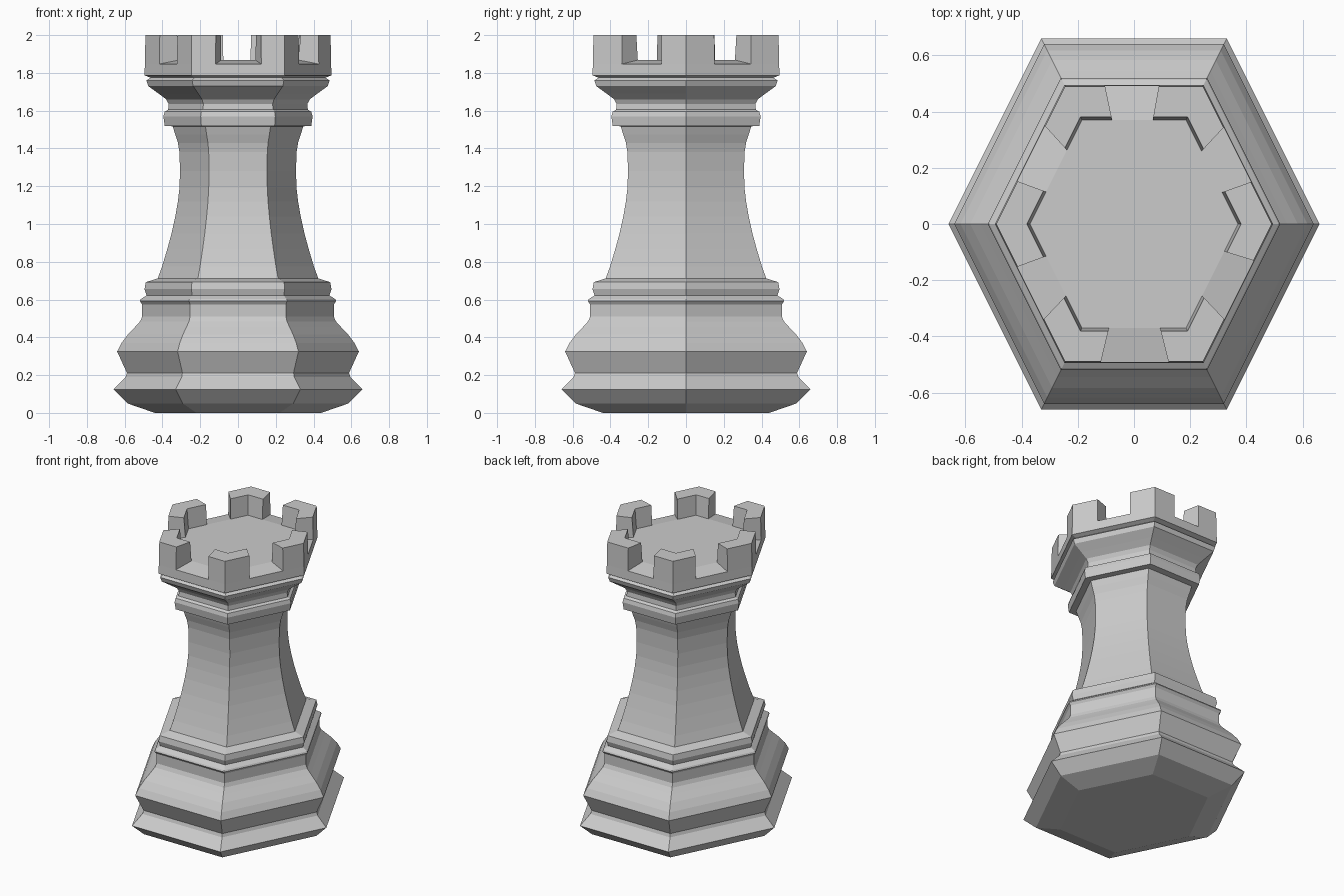
import bpy, bmesh
from mathutils import Vector

if "Cube" in bpy.data.objects:
    bpy.data.objects.remove(bpy.data.objects["Cube"])

# Hexagon stretched so its width and depth are equal (unit size)
HEX = [Vector(c) for c in ((1, 0), (.5, 1), (-.5, 1), (-1, 0), (-.5, -1), (.5, -1))]


def finish(bm, name):
    bmesh.ops.remove_doubles(bm, verts=bm.verts, dist=1e-5)
    bmesh.ops.recalc_face_normals(bm, faces=bm.faces)
    me = bpy.data.meshes.new(name)
    bm.to_mesh(me)
    bm.free()
    ob = bpy.data.objects.new(name, me)
    bpy.context.collection.objects.link(ob)
    return ob


# Turned-style body: hexagonal rings following a profile of (radius, height)
profile = [
    (.44, 0), (.585, .05), (.66, .125), (.595, .19), (.588, .212),
    (.64, .325), (.617, .37), (.583, .415), (.545, .455), (.518, .485), (.507, .51),
    (.508, .575), (.52, .592), (.515, .602), (.484, .622), (.495, .655), (.488, .692),
    (.425, .712), (.402, .775), (.375, .865), (.352, .95), (.332, 1.04), (.318, 1.12),
    (.31, 1.19), (.307, 1.28), (.31, 1.38), (.318, 1.43), (.333, 1.475), (.345, 1.517),
    (.388, 1.52), (.395, 1.57), (.388, 1.595), (.37, 1.605), (.367, 1.635), (.38, 1.66),
    (.42, 1.69), (.475, 1.73), (.485, 1.76), (.463, 1.775), (.495, 1.787)]
bm = bmesh.new()
rings = [[bm.verts.new((c.x * r, c.y * r, z)) for c in HEX] for r, z in profile]
for a, b in zip(rings, rings[1:]):
    for i in range(6):
        j = (i + 1) % 6
        bm.faces.new((a[i], a[j], b[j], b[i]))
bm.faces.new(rings[0][::-1])
finish(bm, "body")

# Crown: hexagonal rim with one notch per side (start and end along each side)
notches = [(.305, .70), (.32, .71), (.29, .69), (.31, .69), (.26, .75), (.31, .735)]
points, is_notch = [], []
for i, (t0, t1) in enumerate(notches):
    a, b = HEX[i], HEX[(i + 1) % 6]
    points += [a, a.lerp(b, t0), a.lerp(b, t1)]
    is_notch += [False, True, False]

BASE, SILL, TOP = (.495, 1.787), (.493, 1.847), (.49, 2.0)
IN_TOP, FLOOR = (.381, 2.0), (.37, 1.868)
bm = bmesh.new()


def at(p, rz):
    return bm.verts.new((p.x * rz[0], p.y * rz[0], rz[1]))


def strip(p, q, lo, hi):
    bm.faces.new((at(p, lo), at(q, lo), at(q, hi), at(p, hi)))


for k, p in enumerate(points):
    q = points[(k + 1) % len(points)]
    strip(p, q, BASE, SILL)
    if is_notch[k]:
        strip(p, q, SILL, FLOOR)
        for e in (p, q):
            bm.faces.new([at(e, s) for s in (SILL, TOP, IN_TOP, FLOOR)])
    else:
        for lo, hi in ((SILL, TOP), (TOP, IN_TOP), (IN_TOP, FLOOR)):
            strip(p, q, lo, hi)
# Sunken platform inside the rim
bm.faces.new([at(p, FLOOR) for p in points])
finish(bm, "crown")
